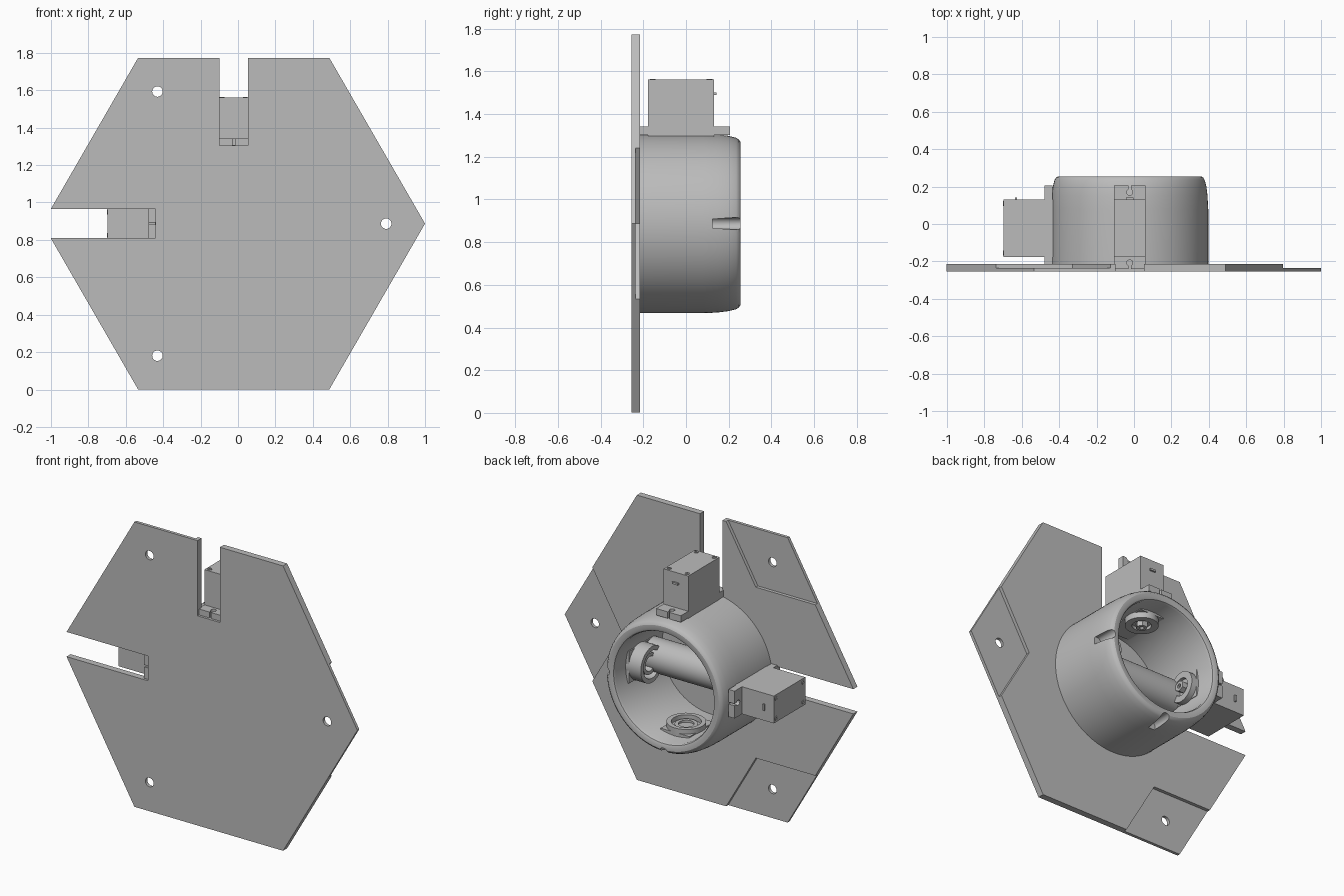
import bpy, bmesh, math
from mathutils import Matrix, Vector

cube = bpy.data.objects.get("Cube")
if cube:
    bpy.data.objects.remove(cube, do_unlink=True)

grey = bpy.data.materials.new("plain grey")
grey.use_nodes = True
COLOUR = (0.5, 0.5, 0.5, 1)
grey.diffuse_color = COLOUR
for node in grey.node_tree.nodes:
    if node.type == 'BSDF_PRINCIPLED':
        node.inputs["Base Color"].default_value = COLOUR

# Parts are built around the housing axis, then moved to this centre
CENTRE = Matrix.Translation((-0.023, 0, 0.887))
SERVO_ANGLES = {"top": 0, "right": -90}
BEARING_ANGLES = {"bottom": 180, "left": 90}


def turn(angle):
    return Matrix.Rotation(math.radians(angle), 4, 'Y')


def finish(bm, name, angle=0):
    bmesh.ops.recalc_face_normals(bm, faces=bm.faces)
    bm.transform(CENTRE @ turn(angle))
    mesh = bpy.data.meshes.new(name)
    bm.to_mesh(mesh)
    bm.free()
    mesh.materials.append(grey)
    obj = bpy.data.objects.new(name, mesh)
    bpy.context.collection.objects.link(obj)
    return obj


def box(name, x, y, z, angle=0):
    bm = bmesh.new()
    bmesh.ops.create_cube(bm, size=1)
    for v in bm.verts:
        v.co = [a + (b - a) * (c + 0.5) for (a, b), c in zip((x, y, z), v.co)]
    return finish(bm, name, angle)


def prism(name, points, y0, y1):
    bm = bmesh.new()
    face = bm.faces.new([bm.verts.new((x, y0, z)) for x, z in points])
    new = bmesh.ops.extrude_face_region(bm, geom=[face])["geom"]
    verts = [g for g in new if isinstance(g, bmesh.types.BMVert)]
    bmesh.ops.translate(bm, verts=verts, vec=(0, y1 - y0, 0))
    return finish(bm, name)


def lathe(name, profile, axis, centre=(0, 0, 0), angle=0, steps=48):
    """Spin a closed (radius, height) profile around the y or z axis."""
    bm = bmesh.new()
    place = (lambda r, h: (r, h, 0)) if axis == 'Y' else (lambda r, h: (r, 0, h))
    verts = [bm.verts.new(place(r, h)) for r, h in profile]
    edges = [bm.edges.new((verts[i - 1], verts[i])) for i in range(len(verts))]
    bmesh.ops.spin(bm, geom=verts + edges, cent=(0, 0, 0), steps=steps,
                   axis=(0, 1, 0) if axis == 'Y' else (0, 0, 1), angle=math.tau)
    bmesh.ops.remove_doubles(bm, verts=bm.verts, dist=1e-5)
    bmesh.ops.dissolve_degenerate(bm, edges=bm.edges, dist=1e-6)
    bmesh.ops.translate(bm, verts=bm.verts, vec=centre)
    return finish(bm, name, angle)


def rod(name, r, a, b, axis, centre=(0, 0, 0), angle=0, steps=32):
    bm = bmesh.new()
    bmesh.ops.create_cone(bm, cap_ends=True, segments=steps, radius1=r, radius2=r, depth=b - a)
    bmesh.ops.translate(bm, verts=bm.verts, vec=(0, 0, (a + b) / 2))
    if axis == 'Y':
        bm.transform(Matrix.Rotation(-math.pi / 2, 4, 'X'))
    bmesh.ops.translate(bm, verts=bm.verts, vec=centre)
    return finish(bm, name, angle)


def cut(obj, cutters):
    bpy.context.view_layer.objects.active = obj
    for cutter in cutters:
        mod = obj.modifiers.new("cut", 'BOOLEAN')
        mod.operation, mod.solver, mod.object = 'DIFFERENCE', 'EXACT', cutter
        bpy.ops.object.modifier_apply(modifier=mod.name)
        bpy.data.objects.remove(cutter, do_unlink=True)


# Hexagonal base plate with servo slots, screw holes and thin corner pads
R = 1.023
corners = [Vector((R * math.cos(math.radians(a)), R * math.sin(math.radians(a))))
           for a in range(0, 360, 60)]
plate = prism("base_plate", corners, -0.255, -0.215)
cutters = [box("slot_cutter", (-0.077, 0.077), (-0.3, -0.1), (0.418, 1.2), a)
           for a in SERVO_ANGLES.values()]
for i in (0, 2, 4):
    v = corners[i]
    to_next = (corners[(i + 1) % 6] - v) * 0.4
    to_prev = (corners[i - 1] - v) * 0.4
    out = v * 0.02
    recess = [v + out, v + to_next + out * 0.5 - to_prev * 0.05, v + to_next,
              v + to_next + to_prev, v + to_prev, v + to_prev + out * 0.5 - to_next * 0.05]
    cutters.append(prism("recess_cutter", recess, -0.236, -0.15))
    hole = v * 0.797
    cutters.append(rod("hole_cutter", 0.028, -0.3, -0.1, 'Y', (hole.x, 0, hole.y)))
cut(plate, cutters)

# Round housing, open at the back, with a softened rim
housing = lathe("housing", [
    (0.42, -0.216), (0.42, 0.08), (0.417, 0.15), (0.411, 0.2), (0.402, 0.235),
    (0.394, 0.248), (0.382, 0.255), (0.358, 0.255), (0.346, 0.25), (0.34, 0.238),
    (0.34, -0.216)], 'Y', steps=96)
cut(housing, [rod("notch_cutter", 0.028, 0.125, 0.3, 'Y', (0, 0, 0.4), a)
              for a in BEARING_ANGLES.values()])

# Servos on the top and right of the housing
HALF = 0.085
for side, a in SERVO_ANGLES.items():
    box(side + "_servo_body", (-HALF, HALF), (-0.177, 0.132), (0.325, 0.674), a)
    tab = box(side + "_servo_flange", (-HALF, HALF), (-0.24, 0.205), (0.414, 0.455), a)
    holes = []
    for y, end in ((0.17, 0.25), (-0.208, -0.28)):
        holes.append(rod("tab_hole_cutter", 0.016, 0.3, 0.6, 'Z', (0, y, 0), a))
        holes.append(box("tab_slot_cutter", (-0.006, 0.006), sorted((y, end)), (0.3, 0.6), a))
    cut(tab, holes)
    for x in (-0.062, 0.062):
        for y in (-0.155, 0.11):
            lathe(side + "_servo_screw", [(0.005, 0.67), (0.013, 0.67), (0.013, 0.678),
                  (0.005, 0.678)], 'Z', (x, y, 0), a, 16)
    box(side + "_servo_cable_stub", (-0.02, 0.02), (0.13, 0.143), (0.602, 0.614), a)
    # Output horn and nut inside the housing
    lathe(side + "_servo_horn", [(0.055, 0.29), (0.095, 0.29), (0.095, 0.33), (0.055, 0.33)],
          'Z', (0, 0.04, 0), a)
    rod(side + "_horn_disc", 0.06, 0.31, 0.34, 'Z', (0, 0.04, 0), a)
    lathe(side + "_horn_nut", [(0.015, 0.275), (0.034, 0.275), (0.034, 0.315), (0.015, 0.315)],
          'Z', (0, 0.04, 0), a, 6)

# Bearing seats opposite each servo
for side, a in BEARING_ANGLES.items():
    low = 0.29 if side == "bottom" else 0.235
    box(side + "_bearing_pad", (-0.1, 0.1), (-0.1, 0.14), (0.318, 0.36), a)
    lathe(side + "_bearing_ring", [(0.085, low), (0.112, low), (0.112, 0.35), (0.085, 0.35)],
          'Z', (0, 0.03, 0), a)
    lathe(side + "_bearing_core", [(0.045, low + 0.015), (0.066, low + 0.015),
          (0.066, 0.35), (0.045, 0.35)], 'Z', (0, 0.03, 0), a)

# Cross tube running between the side walls
rod("cross_tube", 0.1, -0.35, 0.35, 'Z', (0, -0.09, 0), 90, 48)

# Smooth curved surfaces, keep hard edges
bpy.ops.object.select_all(action='DESELECT')
for obj in bpy.context.scene.objects:
    if obj.type == 'MESH' and grey.name in obj.data.materials:
        obj.select_set(True)
        bpy.context.view_layer.objects.active = obj
bpy.ops.object.shade_smooth_by_angle(angle=math.radians(30))
